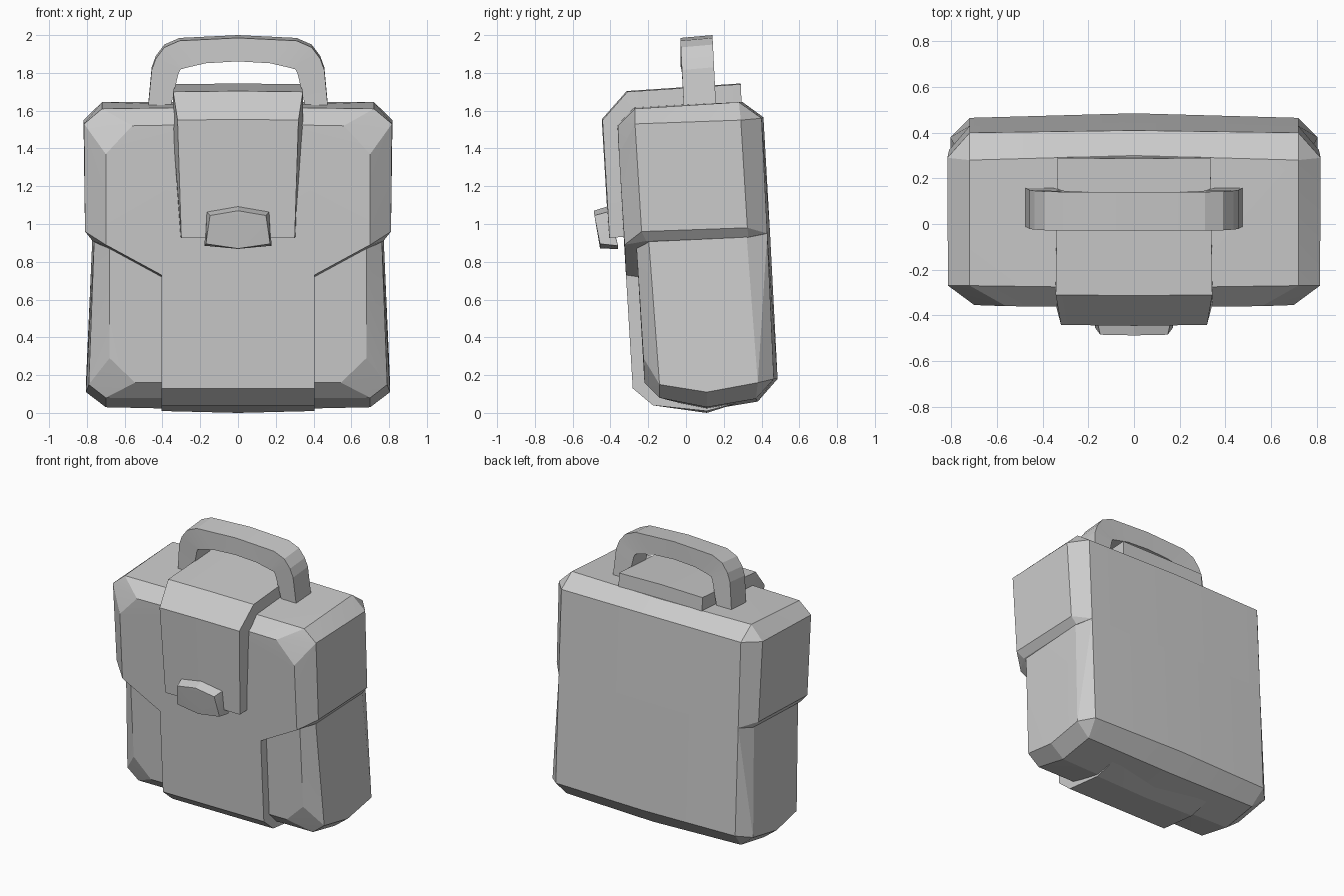
import bpy
import bmesh

cube = bpy.data.objects.get("Cube")
if cube:
    bpy.data.objects.remove(cube, do_unlink=True)

grey = bpy.data.materials.new("plain_grey")
grey.use_nodes = True
colour = (0.6, 0.6, 0.6, 1)
grey.diffuse_color = colour
grey.node_tree.nodes["Principled BSDF"].inputs["Base Color"].default_value = colour


def finish(name, bm):
    bmesh.ops.recalc_face_normals(bm, faces=bm.faces)
    mesh = bpy.data.meshes.new(name)
    bm.to_mesh(mesh)
    bm.free()
    mesh.materials.append(grey)
    obj = bpy.data.objects.new(name, mesh)
    bpy.context.collection.objects.link(obj)
    bpy.ops.object.select_all(action="DESELECT")
    bpy.context.view_layer.objects.active = obj
    obj.select_set(True)
    bpy.ops.object.shade_smooth_by_angle(angle=0.2)
    return obj


def mirrored_hull(name, points):
    """Faceted solid around the points and their mirror images in x."""
    bm = bmesh.new()
    for x, y, z in points:
        for side in ((1, -1) if x else (1,)):
            bm.verts.new((x * side, y, z))
    result = bmesh.ops.convex_hull(bm, input=bm.verts)
    spare = [g for g in result["geom_interior"] if isinstance(g, bmesh.types.BMVert)]
    bmesh.ops.delete(bm, geom=spare, context="VERTS")
    bmesh.ops.dissolve_limit(bm, angle_limit=0.02, verts=bm.verts, edges=bm.edges)
    return finish(name, bm)


def loft(name, rings, closed=False):
    """Skin a row of equal cross-sections."""
    bm = bmesh.new()
    rows = [[bm.verts.new(p) for p in ring] for ring in rings]
    n = len(rows[0])
    for a, b in zip(rows, rows[1:]):
        for i in range(n):
            j = (i + 1) % n
            bm.faces.new((a[i], a[j], b[j], b[i]))
    bm.faces.new(rows[0])
    bm.faces.new(rows[-1])
    return finish(name, bm)


# Lower body with chamfered corners, forming the two side pockets
mirrored_hull("lower_body", [
    (0.68, -0.265, 0.92), (0.68, -0.225, 0.29), (0.545, -0.22, 0.16),
    (0.76, -0.2, 0.95), (0.79, -0.14, 0.15), (0.70, -0.14, 0.08),
    (0.805, 0.11, 0.11), (0.805, 0.38, 0.16), (0.77, 0.32, 0.95),
    (0.70, 0.11, 0.03), (0.70, 0.37, 0.075), (0, 0.38, 0.06),
    (0, 0.11, 0.015), (0.72, 0.465, 0.18), (0, 0.485, 0.18),
    (0.72, 0.43, 0.95), (0, 0.445, 0.95)])

# Wider upper body, its lower front edge slanting in to the centre panel
mirrored_hull("upper_body", [
    (0.70, -0.355, 1.37), (0.56, -0.36, 1.52), (0, -0.365, 1.53),
    (0.405, -0.318, 0.73), (0.70, -0.325, 0.89), (0.405, -0.25, 0.72),
    (0.815, -0.27, 1.53), (0.81, -0.235, 0.96), (0.77, -0.21, 0.91),
    (0.818, 0.29, 1.55), (0.81, 0.325, 0.98), (0.77, 0.33, 0.93),
    (0.72, -0.27, 1.61), (0, -0.28, 1.62), (0.72, 0.28, 1.645),
    (0, 0.30, 1.645), (0.72, 0.40, 1.56), (0, 0.41, 1.565),
    (0.72, 0.43, 0.95), (0, 0.445, 0.95)])

# Raised centre panel running down the front and under the base
mirrored_hull("centre_panel", [
    (0.405, -0.318, 0.735), (0.405, -0.282, 0.13), (0.405, -0.175, 0.04),
    (0.405, 0.11, 0.01), (0, 0.11, 0), (0.405, 0.3, 0.06), (0.405, 0.2, 0.735)])

# Flap strap folded over the top and front: (outer y, z, width), (inner y, z, width)
flap = [((0.29, 1.74, 0.335), (0.295, 1.62, 0.335)),
        ((-0.31, 1.70, 0.343), (-0.25, 1.59, 0.343)),
        ((-0.442, 1.55, 0.32), (-0.345, 1.50, 0.345)),
        ((-0.405, 0.925, 0.30), (-0.31, 0.935, 0.305))]
loft("flap", [[(-ow, oy, oz), (0, oy - 0.004, oz + 0.004), (ow, oy, oz),
               (iw, iy, iz), (0, iy, iz), (-iw, iy, iz)]
              for (oy, oz, ow), (iy, iz, iw) in flap])

# Clasp tab
mirrored_hull("clasp", [
    (0.148, -0.485, 1.045), (0, -0.488, 1.07), (0.17, -0.455, 0.895),
    (0, -0.455, 0.87), (0.165, -0.41, 1.065), (0, -0.41, 1.095),
    (0.178, -0.36, 0.885), (0, -0.36, 0.868)])

# Carry handle: outer and inner arch points on one side, then mirrored
arch = [((0.478, 1.60), (0.362, 1.60)), ((0.457, 1.82), (0.315, 1.80)),
        ((0.435, 1.88), (0.305, 1.82)), ((0.39, 1.94), (0.27, 1.83)),
        ((0.31, 1.975), (0.17, 1.853)), ((0, 1.99), (0, 1.863))]
arch += [((-o[0], o[1]), (-i[0], i[1])) for o, i in reversed(arch[:-1])]


def handle_ring(outer, inner):
    lean = (1.99 - outer[1]) * 0.05 - 0.03
    depth = 0.17
    return [(outer[0], lean, outer[1] - 0.005), (outer[0], lean + depth, outer[1] + 0.01),
            (inner[0], lean + depth, inner[1] + 0.008), (inner[0], lean, inner[1] - 0.002)]


loft("handle", [handle_ring(o, i) for o, i in arch])
